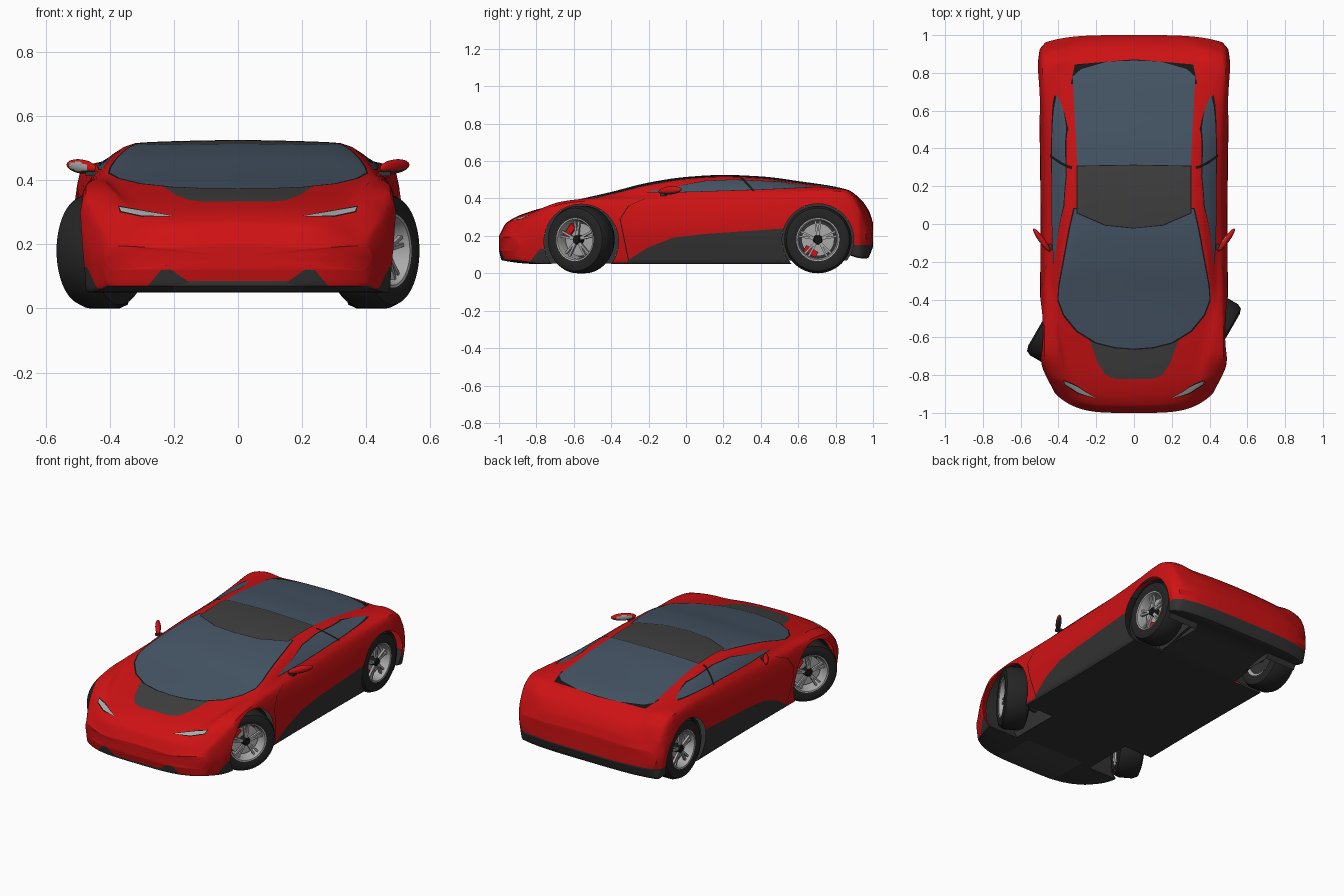
import bpy, bmesh, math
from mathutils import Matrix, Vector

if "Cube" in bpy.data.objects:
    bpy.data.objects.remove(bpy.data.objects["Cube"])

PALETTE = {"red_paint": (.62, .006, .007), "tinted_glass": (.06, .09, .13), "grey_panel": (.05, .05, .05),
           "dark_plastic": (.033, .033, .034), "black_trim": (.008, .008, .008), "tyre_rubber": (.018, .018, .018),
           "light_metal": (.4, .4, .4)}
MATS = []
for name, rgb in PALETTE.items():
    m = bpy.data.materials.new(name)
    m.use_nodes = True
    m.diffuse_color = (*rgb, 1)
    m.node_tree.nodes["Principled BSDF"].inputs["Base Color"].default_value = (*rgb, 1)
    MATS.append(m)
RED, GLASS, GREY, DARK, BLACK, RUBBER, METAL = range(len(MATS))


def finish(name, bm, matrix=None, mat=None):
    """Turn a bmesh into a smooth-shaded object."""
    if mat is not None:
        for f in bm.faces:
            f.material_index = mat
    me = bpy.data.meshes.new(name)
    bm.to_mesh(me)
    bm.free()
    for m in MATS:
        me.materials.append(m)
    ob = bpy.data.objects.new(name, me)
    bpy.context.collection.objects.link(ob)
    if matrix:
        ob.matrix_world = matrix
    bpy.ops.object.select_all(action='DESELECT')
    ob.select_set(True)
    bpy.context.view_layer.objects.active = ob
    bpy.ops.object.shade_smooth_by_angle(angle=math.radians(35))
    return ob


def curve(pts):
    """Monotone cubic through (t, value) points."""
    t, v = zip(*pts)
    d = [(v[i + 1] - v[i]) / (t[i + 1] - t[i]) for i in range(len(t) - 1)]
    inner = [2 * a * b / (a + b) if a * b > 0 else 0 for a, b in zip(d, d[1:])]
    m = [d[0]] + inner + [d[-1]]

    def at(s):
        i = max(j for j in range(len(d)) if j == 0 or t[j] <= s)
        h = t[i + 1] - t[i]
        u = (s - t[i]) / h
        w = u * u * (3 - 2 * u)
        return v[i] * (1 - w) + v[i + 1] * w + h * (u * (1 - u) ** 2 * m[i] - u * u * (1 - u) * m[i + 1])
    return at


# Body lines running from nose to tail
top_z = curve([(-1, .2), (-.96, .27), (-.85, .325), (-.66, .375), (-.4, .435), (-.2, .485), (0, .515),
               (.2, .526), (.4, .518), (.6, .493), (.86, .448), (.93, .4), (.98, .33), (1, .27)])
floor_z = curve([(-1, .12), (-.985, .07), (-.8, .05), (.55, .05), (.85, .1), (.97, .08), (1, .14)])
width = curve([(-1, .42), (-.9, .47), (-.75, .5), (0, .495), (.5, .5), (.8, .51), (.96, .5), (1, .47)])
fender_z = curve([(-1, .19), (-.95, .25), (-.85, .31), (-.7, .365), (-.5, .387), (0, .39), (.3, .4),
                  (.6, .425), (.8, .44), (.9, .41), (.97, .33), (1, .25)])
belt_x = curve([(-1, .36), (-.66, .41), (-.4, .435), (.4, .44), (.7, .425), (1, .38)])
belt_z = curve([(-1, .195), (-.85, .325), (-.66, .385), (-.4, .41), (0, .43), (.4, .445), (.7, .458),
                (.85, .45), (.93, .4), (1, .26)])
rail_x = curve([(-1, .25), (-.66, .36), (-.4, .39), (0, .335), (.3, .315), (.8, .32), (1, .3)])
bow = curve([(-1, .21), (-.85, .1), (-.6, 0), (.8, 0), (1, -.05)])


def section(s):
    w, lo, hi, fz, rx = width(s), floor_z(s), top_z(s), fender_z(s), rail_x(s)
    xs = [0, .54 * w, .93 * w, .97 * w, w, .95 * w, belt_x(s), rx, rx / 2, 0]
    zs = [lo, lo, lo, lo + (fz - lo) * .2, lo + (fz - lo) * .6, fz, belt_z(s), hi - .01, hi - .003, hi]
    cx, cz = curve(list(enumerate(xs))), curve(list(enumerate(zs)))
    half = [(cx(i / 4), cz(i / 4)) for i in range(4 * len(xs) - 3)]
    return half + [(-x, z) for x, z in half[-2:0:-1]]


# Body shell, lofted and closed by shrinking rings at both ends
body = bmesh.new()
N = 110
stations = [(math.sin(math.pi * (i / N - .5)), 1) for i in range(N + 1)]
shrink = (.8, .6, .4, .2, 0)
stations = [(-1, k) for k in reversed(shrink)] + stations + [(1, k) for k in shrink]
rings = []
for s, k in stations:
    mid = (floor_z(s) + top_z(s)) / 2
    rings.append([body.verts.new((x * k, s + bow(s) * abs(x * k * 2) ** 4, mid + (z - mid) * k)) for x, z in section(s)])
for a, b in zip(rings, rings[1:]):
    for i in range(len(a)):
        j = (i + 1) % len(a)
        body.faces.new((a[i], a[j], b[j], b[i]))
bmesh.ops.remove_doubles(body, verts=body.verts, dist=1e-5)
bmesh.ops.recalc_face_normals(body, faces=body.faces)
for f in body.faces:
    f.material_index = DARK if f.normal.z < -.6 else RED


def paint(outline, axes, mat, keep):
    """Cut a convex outline into the body along one axis; colour the inside, or delete it if mat is None."""
    a, b = axes
    area = sum(p[0] * q[1] - q[0] * p[1] for p, q in zip(outline, outline[1:] + outline[:1]))
    if area < 0:
        outline = outline[::-1]
    sides = list(zip(outline, outline[1:] + outline[:1]))
    lo = [min(p[i] for p in outline) - .04 for i in (0, 1)]
    hi = [max(p[i] for p in outline) + .04 for i in (0, 1)]
    faces = []
    for f in body.faces:
        c = f.calc_center_median()
        if keep(c, f.normal) and lo[0] < c[a] < hi[0] and lo[1] < c[b] < hi[1]:
            faces.append(f)
    for p, q in sides:
        co, no = Vector((0, 0, 0)), Vector((0, 0, 0))
        co[a], co[b] = p
        no[a], no[b] = q[1] - p[1], p[0] - q[0]
        geom = faces + list({e for f in faces for e in f.edges}) + list({v for f in faces for v in f.verts})
        out = bmesh.ops.bisect_plane(body, geom=geom, dist=1e-5, plane_co=co, plane_no=no.normalized())
        faces = [g for g in out["geom"] if isinstance(g, bmesh.types.BMFace)]
    body.normal_update()
    inside = []
    for f in faces:
        c = f.calc_center_median()
        if all((q[0] - p[0]) * (c[b] - p[1]) - (q[1] - p[1]) * (c[a] - p[0]) > 0 for p, q in sides):
            inside.append(f)
    if mat is None:
        bmesh.ops.delete(body, geom=inside, context='FACES')
    else:
        for f in inside:
            f.material_index = mat


TOP, SIDE, FRONT = (0, 1), (1, 2), (0, 2)
upper = lambda c, n: n.z > .2
flank = lambda c, n: abs(c.x) > .3 and n.z > -.6
glasshouse = lambda c, n: abs(c.x) > .25 and c.z > .4
nose = lambda c, n: c.y < -.7
tail = lambda c, n: c.y > .8


def both(pts):
    """Mirror a right-hand outline into a full symmetric one."""
    return pts + [(-x, y) for x, y in reversed(pts) if x > 0]


def grow(pts, d):
    cx, cy = (sum(p[i] for p in pts) / len(pts) for i in (0, 1))
    return [(x + math.copysign(d, x - cx), y + math.copysign(d, y - cy)) for x, y in pts]


# Sills and bumper undersides
paint([(-.33, .03), (-.31, .07), (-.2, .14), (-.07, .19), (.1, .21), (.5, .238), (.6, .24), (.6, .03)], SIDE, DARK, flank)
paint([(-.86, .03), (-.78, .13), (-.6, .13), (-.6, .03)], SIDE, DARK, flank)
paint([(-.4, 0), (-.4, .063), (.4, .063), (.4, 0)], FRONT, DARK, nose)
paint([(-.2, 0), (-.2, .085), (.2, .085), (.2, 0)], FRONT, GREY, nose)
paint([(-.6, 0), (-.6, .15), (.6, .15), (.6, 0)], FRONT, DARK, tail)
# Intakes and headlights
for k in (-1, 1):
    paint([(k * .15, .08), (k * .21, .122), (k * .24, .12), (k * .29, .06)], FRONT, DARK, nose)
    for d, mat in ((.004, BLACK), (0, METAL)):
        paint([(k * (.2 - d), .288), (k * (.37 + d), .317 + d), (k * (.365 + d), .304 - d), (k * .3, .29 - d)],
              FRONT, mat, nose)
# Hood panel, windscreen, rear window and roof panel
paint(both([(0, -.82), (.1, -.82), (.15, -.8), (.19, -.74), (.24, -.6), (0, -.6)]), TOP, GREY, upper)
screen = both([(0, -.66), (.1, -.652), (.2, -.627), (.3, -.565), (.37, -.48), (.4, -.4), (.395, -.33),
               (.34, -.03), (.315, .08), (0, .08)])
paint(grow(screen, .006), TOP, BLACK, upper)
paint(screen, TOP, GLASS, upper)
paint(both([(.335, .74), (.31, .86), (.15, .885), (0, .872)]), TOP, BLACK, upper)
paint(both([(0, .3), (.3, .3), (.325, .78), (.28, .82), (.14, .86), (0, .865)]), TOP, GLASS, upper)
roof = both([(0, -.02), (.15, -.005), (.3, .06), (.3, .305), (0, .31)])
paint(grow(roof, .004), TOP, BLACK, upper)
paint(roof, TOP, GREY, upper)
# Side windows with centre pillar
window = [(-.22, .434), (.1, .492), (.25, .499), (.5, .488), (.68, .462), (.4, .449), (0, .436)]
paint(grow(window, .003), SIDE, BLACK, glasshouse)
paint(window, SIDE, GLASS, glasshouse)
paint([(.29, .51), (.305, .51), (.37, .44), (.355, .44)], SIDE, BLACK, glasshouse)
# Door seam
seam = [(-.31, .07), (-.355, .29), (-.31, .36), (-.22, .4)]
for p, q in zip(seam, seam[1:]):
    paint([p, (p[0] + .005, p[1]), (q[0] + .005, q[1]), q], SIDE, BLACK, flank)
# Wheel arches
ARCHES = {"front": (-.56, .17, .2), "rear": (.705, .18, .192)}
for y, z, r in ARCHES.values():
    ring = [(y + r * math.cos(a * math.pi / 16), z + r * math.sin(a * math.pi / 16)) for a in range(32)]
    paint(ring, SIDE, None, lambda c, n: abs(c.x) > .26)
finish("body_shell", body)


def lathe(name, profile, mat, matrix, steps=48):
    """Spin an (x, radius) profile around the x axis."""
    bm = bmesh.new()
    vs = [bm.verts.new((x, 0, r)) for x, r in profile]
    es = [bm.edges.new(e) for e in zip(vs, vs[1:])]
    bmesh.ops.spin(bm, geom=vs + es, cent=(0, 0, 0), axis=(1, 0, 0), angle=math.tau, steps=steps, use_merge=True)
    bmesh.ops.remove_doubles(bm, verts=bm.verts, dist=1e-5)
    bmesh.ops.recalc_face_normals(bm, faces=bm.faces)
    return finish(name, bm, matrix, mat)


def box(bm, loc, size, turn=0):
    m = Matrix.Rotation(turn, 4, 'X') @ Matrix.Translation(loc) @ Matrix.Diagonal((*size, 1))
    bmesh.ops.create_cube(bm, size=1, matrix=m)


def wheel(tag, x, y, turn):
    m = Matrix.Translation((x, y, .18)) @ Matrix.Rotation(math.radians(turn), 4, 'Z')
    tyre = [(.068, .115), (.075, .14), (.066, .168), (.04, .18)]
    lathe(tag + "_tyre", tyre + [(-a, r) for a, r in reversed(tyre)], RUBBER, m)
    lathe(tag + "_rim", [(.068, .117), (.066, .108), (.045, .1), (-.06, .1), (-.066, .117)], METAL, m)
    lathe(tag + "_wheel_back", [(-.05, .1), (-.05, 0)], DARK, m)
    lathe(tag + "_brake_disc", [(.015, 0), (.015, .088), (0, .088), (0, 0)], METAL, m)
    lathe(tag + "_hub", [(.054, 0), (.054, .02), (.045, .026), (.015, .026)], BLACK, m, 24)
    bm = bmesh.new()
    for i in range(5):
        for lean in (-.13, .13):
            box(bm, (.042, 0, .062), (.014, .011, .082), i * math.tau / 5 + lean)
    finish(tag + "_spokes", bm, m, METAL)
    bm = bmesh.new()
    box(bm, (.012, 0, .073), (.036, .075, .034), .9 if y < 0 else 2.6)
    finish(tag + "_caliper", bm, m, RED)


for side, k in (("left", 1), ("right", -1)):
    flip = 0 if k > 0 else 180
    wheel("front_" + side, k * .425, -.56, flip - 30)
    wheel("rear_" + side, k * .41, .705, flip)
    # Wheel wells: arched liner with a closed inner wall
    for end, (y, z, r) in ARCHES.items():
        bm = bmesh.new()
        arc = [math.radians(-36 + 252 * i / 28) for i in range(29)]
        inner = [bm.verts.new((k * .26, y + r * math.cos(a), z + r * math.sin(a))) for a in arc]
        outer = [bm.verts.new((k * .465, *v.co.yz)) for v in inner]
        for i in range(len(arc) - 1):
            bm.faces.new((inner[i], inner[i + 1], outer[i + 1], outer[i]))
        bm.faces.new(inner)
        finish(f"{end}_{side}_wheel_well", bm, None, DARK)
        lathe(f"{end}_{side}_axle", [(k * .25, .03), (k * .38, .03)], DARK, Matrix.Translation((0, y, .18)), 16)
    # Door mirror: red housing, dark base, bright glass facing back
    bm = bmesh.new()
    bmesh.ops.create_uvsphere(bm, u_segments=24, v_segments=14, radius=1)
    bmesh.ops.rotate(bm, verts=bm.verts, matrix=Matrix.Rotation(math.pi / 2, 3, 'Y'))
    bmesh.ops.scale(bm, verts=bm.verts, vec=(.075, .016, .022))
    for f in bm.faces:
        c = f.calc_center_median()
        f.material_index = METAL if c.y * k > .012 else DARK if c.z < -.009 else RED
    turn = Matrix.Rotation(k * math.radians(54), 4, 'Z') @ Matrix.Rotation(-k * .08, 4, 'Y')
    finish(side + "_mirror", bm, Matrix.Translation((k * .489, -.085, .443)) @ turn)
    bm = bmesh.new()
    box(bm, (k * .445, -.12, .421), (.06, .03, .014))
    finish(side + "_mirror_arm", bm, None, DARK)
